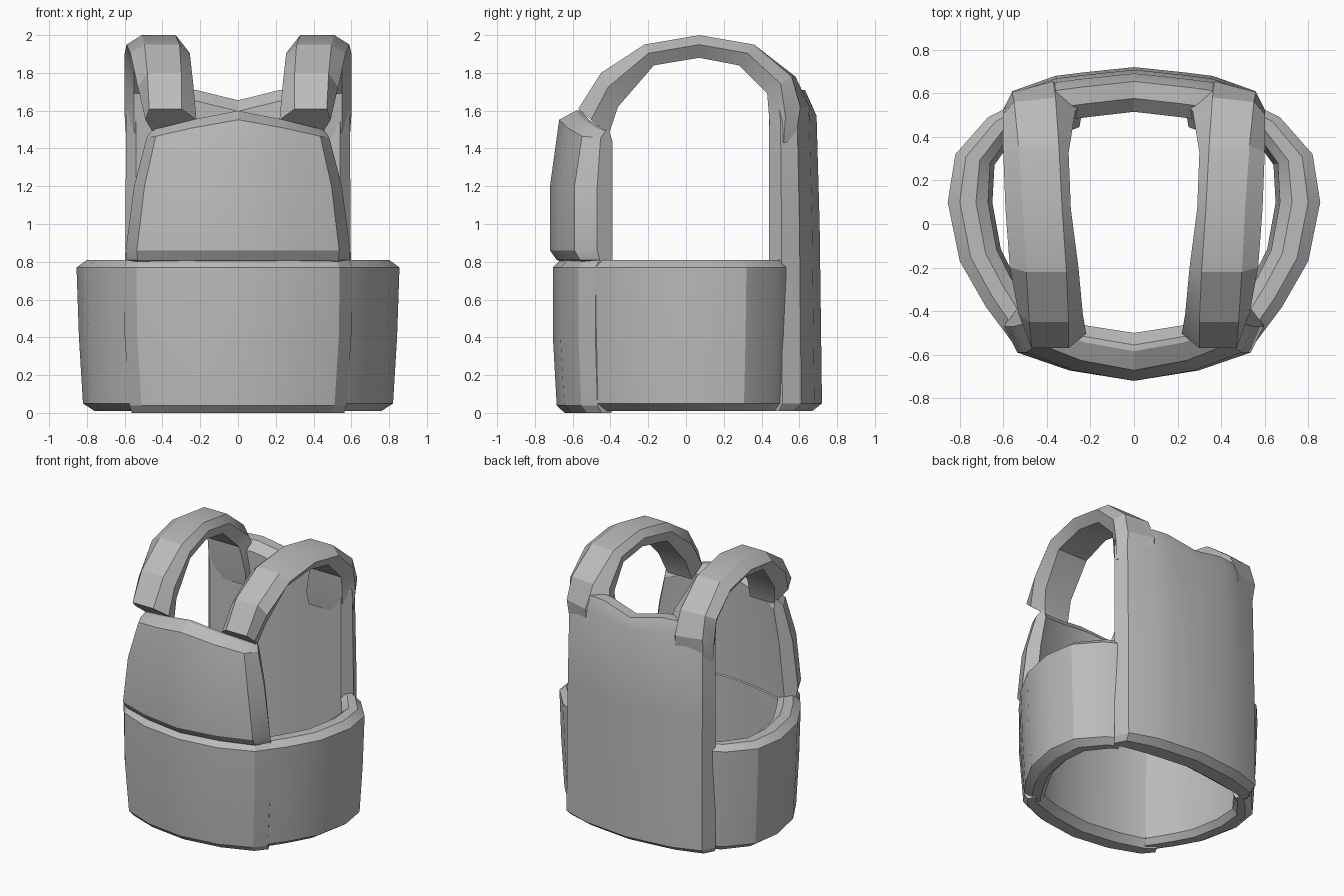
import bpy, bmesh

cube = bpy.data.objects.get("Cube")
if cube:
    bpy.data.objects.remove(cube)

grey = bpy.data.materials.new("plain_grey")
grey.use_nodes = True
grey.diffuse_color = (0.5, 0.5, 0.5, 1)
grey.node_tree.nodes["Principled BSDF"].inputs["Base Color"].default_value = (0.5, 0.5, 0.5, 1)


def loft(name, rings):
    """Bridge a row of closed rings and cap both ends."""
    bm = bmesh.new()
    rows = [[bm.verts.new(p) for p in ring] for ring in rings]
    n = len(rows[0])
    for a, b in zip(rows, rows[1:]):
        for i in range(n):
            j = (i + 1) % n
            bm.faces.new((a[i], a[j], b[j], b[i]))
    bm.faces.new(rows[0])
    bm.faces.new(rows[-1])
    bmesh.ops.recalc_face_normals(bm, faces=bm.faces)
    mesh = bpy.data.meshes.new(name)
    bm.to_mesh(mesh)
    bm.free()
    mesh.materials.append(grey)
    ob = bpy.data.objects.new(name, mesh)
    bpy.context.collection.objects.link(ob)
    bpy.ops.object.select_all(action='DESELECT')
    ob.select_set(True)
    bpy.context.view_layer.objects.active = ob
    bpy.ops.object.shade_smooth_by_angle(angle=0.4)


def panel(name, half, loop):
    """Curved plate. half: (width fraction, outer y, inner y, top z) from the centre out.
    loop: (fraction of top z, z offset, depth 0 inner to 1 outer, half width)."""
    cols = [(-k, *r) for k, *r in reversed(half[1:])] + half
    loft(name, [[(k * w * (0.9 + 0.1 * f), yi + (yo - yi) * f, t * top + dz)
                 for t, dz, f, w in loop] for k, yo, yi, top in cols])


# Back plate with a dipped neckline
panel("back_panel",
      [(0, 0.72, 0.515, 1.655), (0.4, 0.695, 0.49, 1.71), (0.6, 0.68, 0.475, 1.71),
       (0.93, 0.61, 0.45, 1.68), (1, 0.51, 0.44, 1.64)],
      [(0, 0.05, 1, 0.6), (0.6, 0, 0.94, 0.6), (0.95, 0, 0.86, 0.6), (1, 0, 0.68, 0.6),
       (1, 0, 0.3, 0.6), (0.965, 0, 0, 0.6), (0, 0.05, 0, 0.6), (0, 0.01, 0.25, 0.6),
       (0, 0.01, 0.75, 0.6)])

# Tapered chest plate
panel("chest_panel",
      [(0, -0.72, -0.5, 1.6), (0.5, -0.672, -0.465, 1.555),
       (0.9, -0.59, -0.41, 1.51), (1, -0.47, -0.39, 1.5)],
      [(0, 0.81, 0.84, 0.6), (0, 0.86, 1, 0.595), (0, 1.2, 1, 0.55), (0.97, 0, 0.78, 0.495),
       (1, 0, 0.38, 0.485), (1, 0, 0.25, 0.485), (0.96, 0, 0, 0.5), (0, 1.2, 0, 0.55),
       (0, 0.78, 0, 0.6), (0, 0.78, 0.5, 0.6)])

# Front of the waist band
panel("waist_front",
      [(0, -0.705, -0.5, 0.81), (0.5, -0.665, -0.465, 0.81),
       (0.89, -0.57, -0.41, 0.81), (1, -0.48, -0.37, 0.81)],
      [(0, 0.04, 0.9, 0.58), (0.5, 0, 1, 0.6), (0.95, 0, 1, 0.605), (1, 0, 0.8, 0.6),
       (1, 0, 0.2, 0.6), (0.95, 0, 0, 0.6), (0, 0.05, 0, 0.58), (0, 0, 0.25, 0.58),
       (0, 0, 0.7, 0.58)])

# Sides of the waist band: outer x, y then inner x, y
side_path = [(0.55, -0.545, 0.46, -0.42), (0.605, -0.48, 0.5, -0.36), (0.68, -0.38, 0.57, -0.24),
             (0.80, -0.17, 0.63, -0.12), (0.855, 0.10, 0.67, 0.10), (0.82, 0.32, 0.66, 0.28),
             (0.67, 0.49, 0.56, 0.42), (0.59, 0.53, 0.52, 0.45)]
side_loop = [(1, 0.77, 1), (1, 0.4, 0.985), (1, 0.05, 0.96), (0.7, 0.01, 0.95), (0.3, 0.01, 0.95),
             (0, 0.05, 0.97), (0, 0.77, 1), (0.3, 0.81, 1), (0.7, 0.81, 1)]

# Shoulder straps: outer y, z; inner y, z; top face x inner, outer; side x inner, outer; y lag
strap_path = [(-0.57, 1.61, -0.41, 1.47, 0.30, 0.47, 0.22, 0.49, 0),
              (-0.45, 1.80, -0.36, 1.62, 0.30, 0.48, 0.235, 0.53, 0),
              (-0.22, 1.95, -0.17, 1.84, 0.31, 0.495, 0.255, 0.57, 0),
              (0.07, 2.0, 0.07, 1.88, 0.33, 0.51, 0.29, 0.59, 0),
              (0.36, 1.95, 0.28, 1.84, 0.345, 0.53, 0.30, 0.60, 0),
              (0.58, 1.78, 0.43, 1.69, 0.36, 0.55, 0.27, 0.602, 0.02),
              (0.655, 1.62, 0.445, 1.5, 0.37, 0.56, 0.23, 0.6, 0.05),
              (0.64, 1.45, 0.46, 1.4, 0.37, 0.55, 0.24, 0.59, 0.06)]

for side, s in (("left", 1), ("right", -1)):
    loft(side + "_waist_band",
         [[(s * (xi + (xo - xi) * f) * g, (yi + (yo - yi) * f) * g, z) for f, z, g in side_loop]
          for xo, yo, xi, yi in side_path])
    rings = []
    for yo, zo, yi, zi, a, b, x0, x1, lag in strap_path:
        ym, zm = yo + (yi - yo) * 0.42, zo + (zi - zo) * 0.42
        rings.append([(s * a, yo, zo), (s * b, yo - lag, zo), (s * x1, ym - lag * 0.8, zm),
                      (s * (x1 - 0.05), yi, zi), (s * (x0 + 0.02), yi, zi), (s * x0, ym, zm)])
    loft(side + "_shoulder_strap", rings)
